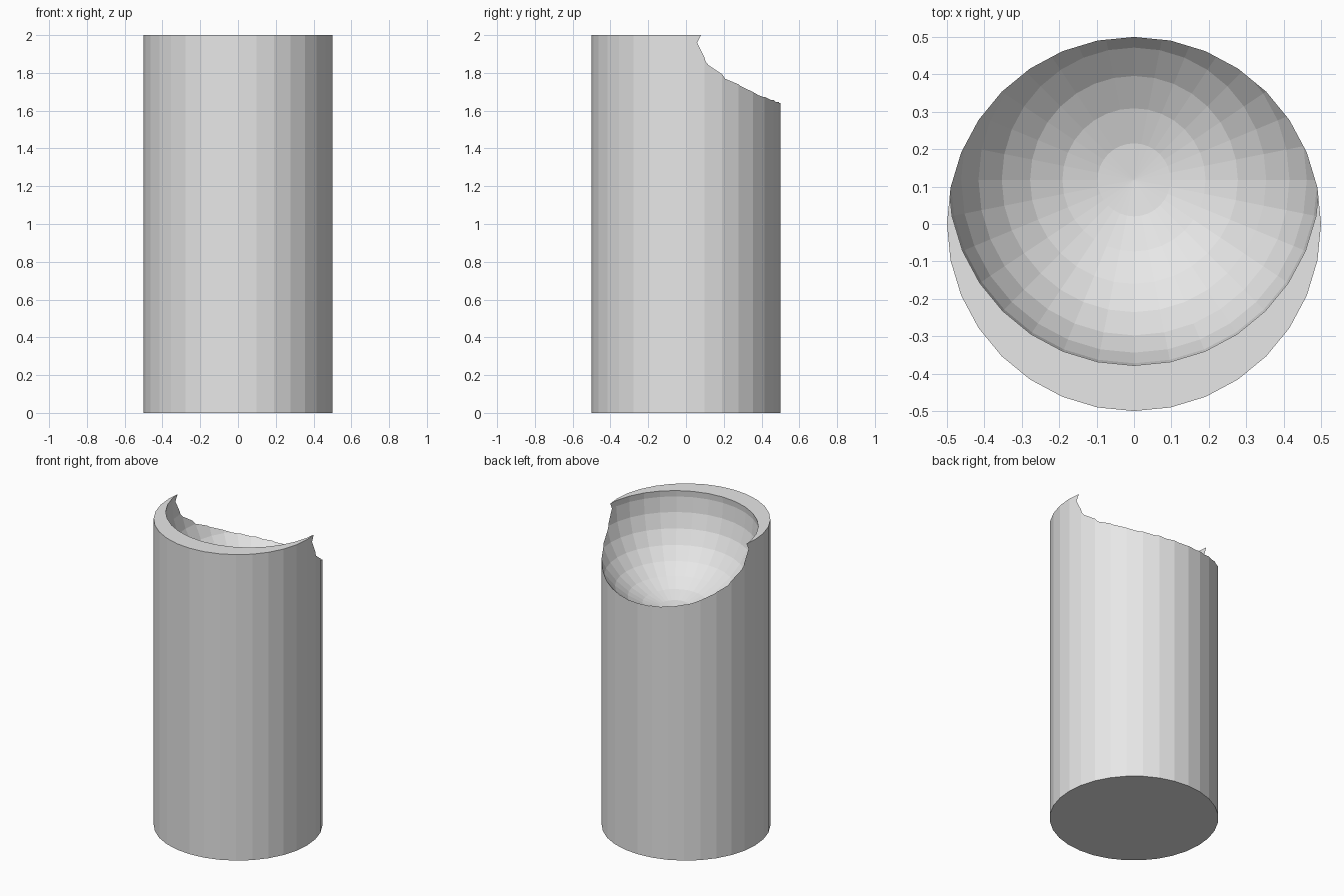
import bpy

# Remove the default object
cube = bpy.data.objects.get("Cube")
if cube:
    bpy.data.objects.remove(cube, do_unlink=True)

# Single light grey material
grey = bpy.data.materials.new("light_grey")
grey.use_nodes = True
colour = (0.8, 0.8, 0.8, 1.0)
grey.diffuse_color = colour
grey.node_tree.nodes["Principled BSDF"].inputs["Base Color"].default_value = colour

# Upright column
bpy.ops.mesh.primitive_cylinder_add(vertices=32, radius=0.5, depth=2, location=(0, 0, 1))
column = bpy.context.object
column.name = "scooped_column"
column.data.materials.append(grey)

# Ball that scoops out the top towards the back
bpy.ops.mesh.primitive_uv_sphere_add(segments=32, ring_count=16, radius=0.5,
                                     location=(0, 0.118, 1.96))
ball = bpy.context.object
ball.name = "scoop_cutter"
ball.data.materials.append(grey)
ball.hide_render = True

# Cut the scoop, then discard the cutter
cut = column.modifiers.new("scoop", 'BOOLEAN')
cut.operation = 'DIFFERENCE'
cut.solver = 'EXACT'
cut.object = ball
bpy.ops.object.select_all(action='DESELECT')
column.select_set(True)
bpy.context.view_layer.objects.active = column
bpy.ops.object.modifier_apply(modifier=cut.name)
bpy.data.objects.remove(ball, do_unlink=True)
bpy.ops.object.shade_flat()
